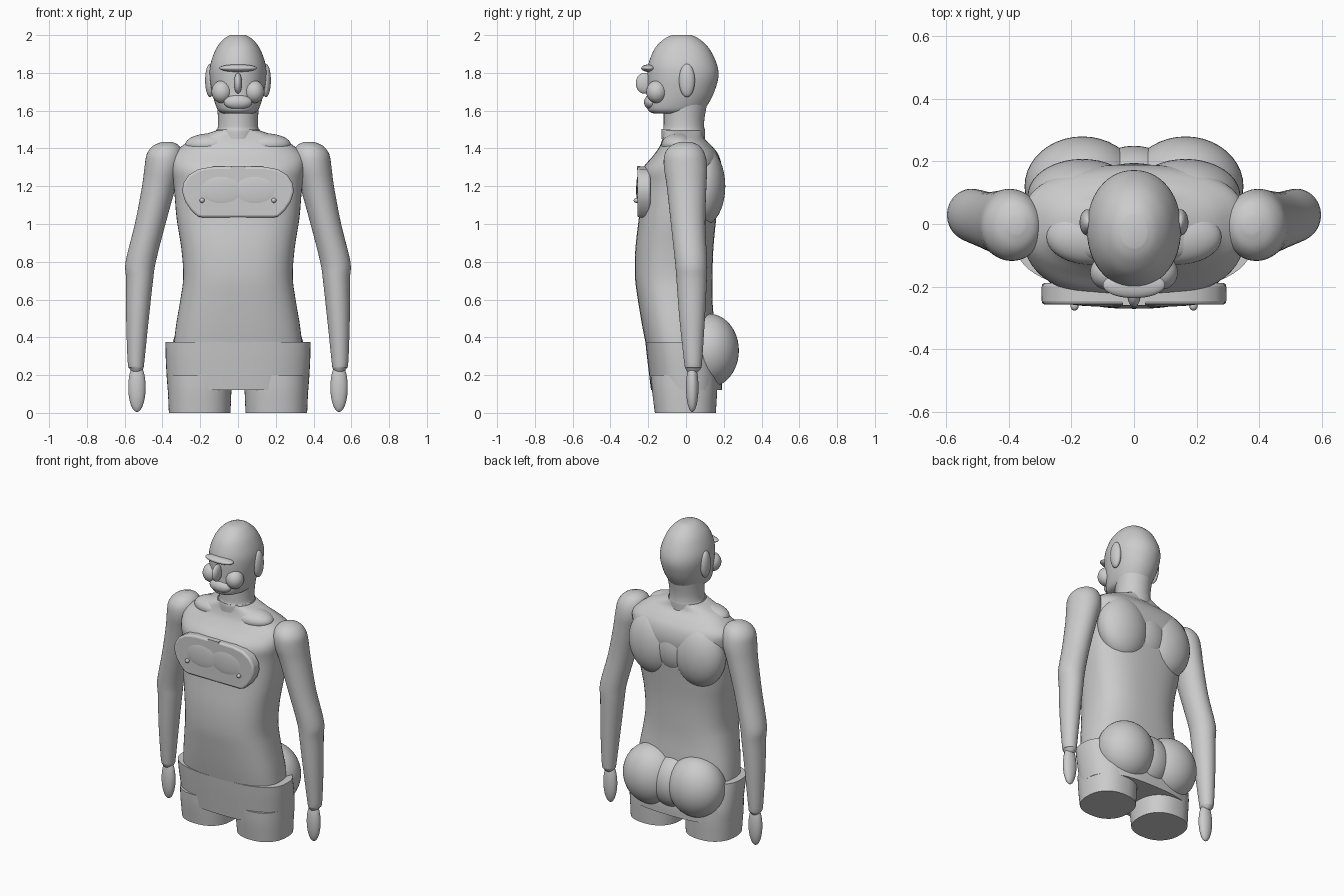
import bpy, bmesh, math
from mathutils import Vector

cube = bpy.data.objects.get("Cube")
if cube:
    bpy.data.objects.remove(cube, do_unlink=True)

grey = bpy.data.materials.new("plain grey")
grey.use_nodes = True
COLOR = (0.6, 0.6, 0.6, 1)
grey.diffuse_color = COLOR
grey.node_tree.nodes["Principled BSDF"].inputs["Base Color"].default_value = COLOR


def finish(bm, name, angle=40):
    """Turn a bmesh into a smooth shaded object."""
    bmesh.ops.recalc_face_normals(bm, faces=bm.faces[:])
    mesh = bpy.data.meshes.new(name)
    bm.to_mesh(mesh)
    bm.free()
    mesh.materials.append(grey)
    obj = bpy.data.objects.new(name, mesh)
    bpy.context.collection.objects.link(obj)
    bpy.ops.object.select_all(action='DESELECT')
    obj.select_set(True)
    bpy.context.view_layer.objects.active = obj
    bpy.ops.object.shade_smooth_by_angle(angle=math.radians(angle))
    return obj


def spline(rings, steps=4):
    """Catmull-Rom interpolation between cross-sections."""
    pts = [Vector(r) for r in rings]
    pts = [pts[0]] + pts + [pts[-1]]
    out = []
    for a, b, c, d in zip(pts, pts[1:], pts[2:], pts[3:]):
        for i in range(steps):
            t = i / steps
            out.append(b + (c - a) * t / 2 + (a * 2 - b * 5 + c * 4 - d) * t * t / 2
                       + (b * 3 - a - c * 3 + d) * t ** 3 / 2)
    return out + [pts[-1]]


def loft(name, rings, power=2, side=1, sides=56):
    """Loft rounded sections: height, centre x, half width, front y, back y."""
    bm = bmesh.new()
    loops = []
    for z, cx, hw, front, back in spline(rings):
        loop = []
        for i in range(sides):
            a = math.tau * i / sides
            c, s = math.cos(a), math.sin(a)
            px = math.copysign(abs(c) ** (2 / power), c)
            py = math.copysign(abs(s) ** (2 / power), s)
            loop.append(bm.verts.new((side * (cx + hw * px),
                                      (front + back) / 2 + (back - front) / 2 * py, z)))
        loops.append(loop)
    for low, high in zip(loops, loops[1:]):
        for i in range(sides):
            j = (i + 1) % sides
            bm.faces.new((low[i], low[j], high[j], high[i]))
    bm.faces.new(loops[0])
    bm.faces.new(loops[-1])
    return finish(bm, name)


def blob(name, centre, radii):
    bm = bmesh.new()
    bmesh.ops.create_uvsphere(bm, u_segments=40, v_segments=24, radius=1)
    bmesh.ops.scale(bm, vec=radii, verts=bm.verts)
    bmesh.ops.translate(bm, vec=centre, verts=bm.verts)
    return finish(bm, name)


# Torso, hips and neck
loft("torso", [(.3, 0, .345, -.2, .15), (.45, 0, .33, -.23, .15), (.6, 0, .305, -.255, .14),
               (.72, 0, .29, -.27, .14), (.87, 0, .3, -.268, .145), (1.03, 0, .325, -.25, .16),
               (1.2, 0, .34, -.235, .18), (1.29, 0, .355, -.23, .19), (1.36, 0, .355, -.175, .175),
               (1.41, 0, .3, -.14, .14), (1.45, 0, .24, -.125, .1), (1.48, 0, .16, -.12, .09),
               (1.495, 0, .115, -.12, .09)], power=2.6)
loft("hips", [(.12, 0, .372, -.185, .19), (.2, 0, .378, -.195, .19), (.3, 0, .383, -.207, .17),
              (.375, 0, .384, -.215, .155)], power=2.6)
loft("neck", [(1.45, 0, .115, -.13, .1), (1.5, 0, .115, -.13, .1), (1.505, 0, .108, -.12, .097),
              (1.56, 0, .106, -.118, .098), (1.68, 0, .115, -.12, .12)])

# Head and face
loft("head", [(1.585, 0, .08, -.17, .06), (1.6, 0, .104, -.2, .09), (1.64, 0, .122, -.205, .12),
              (1.7, 0, .138, -.2, .15), (1.78, 0, .15, -.203, .172), (1.85, 0, .145, -.198, .162),
              (1.93, 0, .115, -.165, .122), (1.98, 0, .075, -.115, .07), (2, 0, .04, -.075, .03)],
     power=2.1)
blob("brow", (0, -.195, 1.825), (.1, .042, .02))
blob("nose", (0, -.22, 1.745), (.022, .046, .055))
blob("mouth", (0, -.185, 1.645), (.075, .037, .04))

# Parts repeated on both sides
for label, s in (("left", 1), ("right", -1)):
    blob(label + "_cheek", (s * .085, -.155, 1.7), (.055, .055, .06))
    blob(label + "_ear", (s * .148, .005, 1.76), (.026, .042, .088))
    blob(label + "_collar", (s * .14, -.04, 1.42), (.14, .09, .06))
    blob(label + "_upper_back", (s * .165, .09, 1.2), (.175, .118, .21))
    blob(label + "_buttock", (s * .165, .12, .33), (.185, .16, .195))
    blob(label + "_chest_stud", (s * .19, -.262, 1.125), (.013, .015, .013))
    loft(label + "_leg", [(0, .203, .163, -.165, .158), (.12, .203, .168, -.18, .165),
                          (.2, .203, .168, -.185, .165)], 2.3, s)
    loft(label + "_arm", [(.215, .538, .022, .01, .06), (.235, .538, .036, -.003, .078),
                          (.27, .54, .044, -.01, .085), (.5, .532, .06, -.035, .1),
                          (.7, .521, .071, -.05, .11), (.8, .515, .08, -.058, .112),
                          (1, .465, .081, -.08, .102), (1.2, .418, .09, -.102, .108),
                          (1.3, .395, .1, -.117, .112), (1.37, .387, .096, -.113, .1),
                          (1.415, .38, .068, -.08, .07), (1.435, .375, .025, -.03, .025)], 2, s)
    blob(label + "_hand", (s * .535, .033, .135), (.046, .033, .13))

# Bridges filling the creases of the back
blob("buttock_bridge", (0, .11, .32), (.16, .14, .17))
blob("upper_back_bridge", (0, .08, 1.21), (.17, .115, .18))

# Raised chest plate with a rounded edge
half = [(0, 1.305), (.14, 1.303), (.21, 1.29), (.26, 1.26), (.29, 1.215), (.295, 1.17),
        (.28, 1.12), (.25, 1.075), (.215, 1.04), (.19, 1.035), (0, 1.035)]
outline = half + [(-x, z) for x, z in half[-2:0:-1]]
bm = bmesh.new()
face = bm.faces.new([bm.verts.new((x, -.258, z)) for x, z in outline])
back = bmesh.ops.extrude_face_region(bm, geom=[face])["geom"]
bmesh.ops.translate(bm, vec=(0, .07, 0), verts=[v for v in back if isinstance(v, bmesh.types.BMVert)])
plate = finish(bm, "chest_plate")
bevel = plate.modifiers.new("rounded edge", 'BEVEL')
bevel.width = .012
bevel.segments = 3
for label, s in (("left", 1), ("right", -1)):
    blob(label + "_chest_relief", (s * .09, -.25, 1.18), (.13, .014, .085))

# Small clasp on the chest plate
bm = bmesh.new()
bmesh.ops.create_cube(bm, size=1)
bmesh.ops.scale(bm, vec=(.075, .02, .022), verts=bm.verts)
bmesh.ops.translate(bm, vec=(0, -.25, 1.297), verts=bm.verts)
finish(bm, "chest_clasp")
